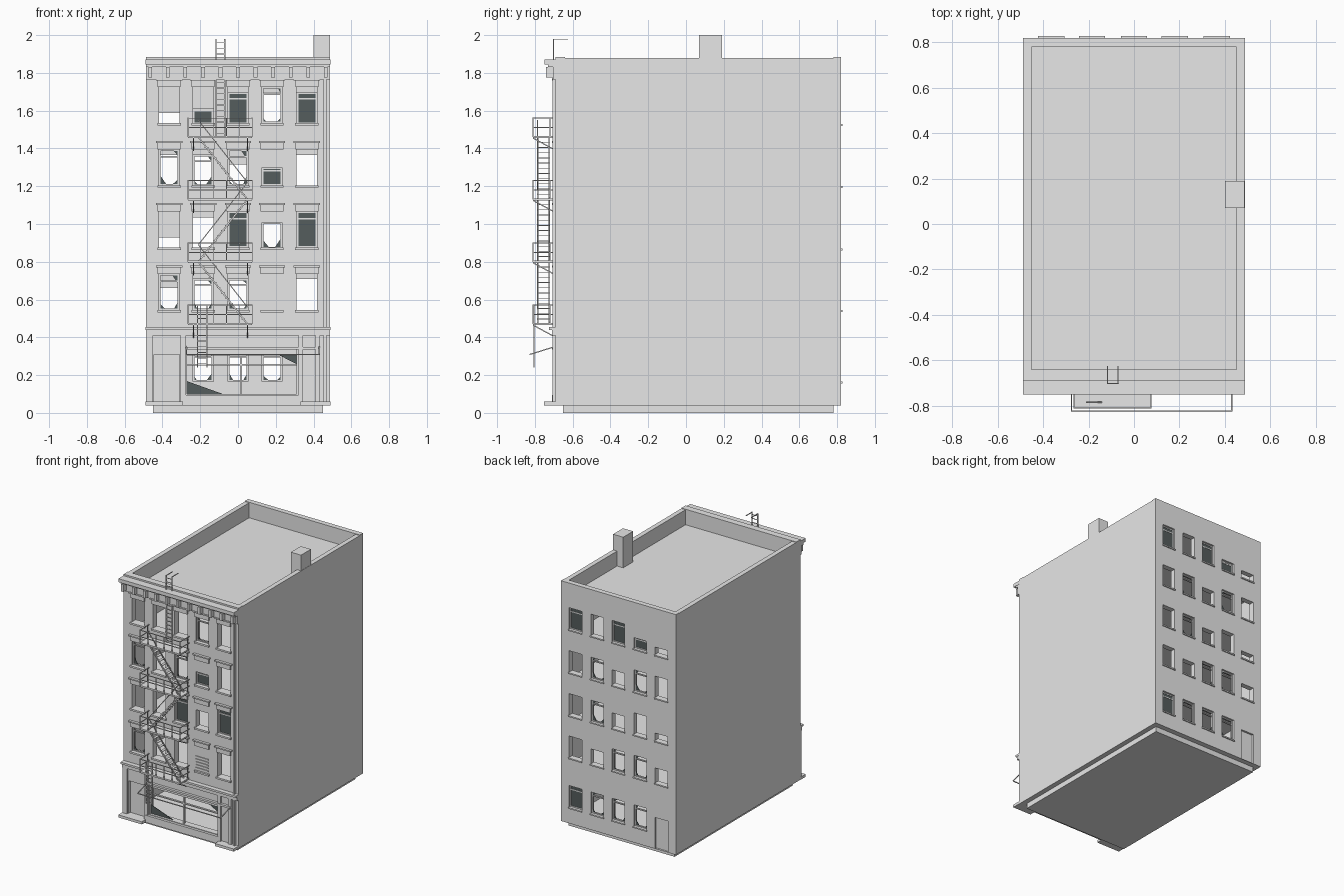
import bpy, bmesh, random
from mathutils import Vector, Matrix

random.seed(4)
cube = bpy.data.objects.get("Cube")
if cube:
    bpy.data.objects.remove(cube)


def material(name, rgb):
    m = bpy.data.materials.new(name)
    m.use_nodes = True
    m.diffuse_color = (*rgb, 1)
    m.node_tree.nodes["Principled BSDF"].inputs["Base Color"].default_value = (*rgb, 1)
    return m


GREY = material("pale_grey", (0.8, 0.8, 0.8))
GLASS = material("dark_glass", (0.09, 0.11, 0.11))


class Part:
    """Collects simple solids into one named object."""

    def __init__(self, name, mat=GREY):
        self.name, self.mat, self.bm = name, mat, bmesh.new()

    def box(self, x0, x1, y0, y1, z0, z1):
        mid = Vector((x0 + x1, y0 + y1, z0 + z1)) / 2
        size = Matrix.Diagonal((x1 - x0, y1 - y0, z1 - z0, 1))
        bmesh.ops.create_cube(self.bm, size=1, matrix=Matrix.Translation(mid) @ size)

    def bar(self, a, b, t=0.006):
        a, b = Vector(a), Vector(b)
        turn = (b - a).to_track_quat('Z', 'Y').to_matrix().to_4x4()
        size = Matrix.Diagonal((t, t, (b - a).length, 1))
        bmesh.ops.create_cube(self.bm, size=1, matrix=Matrix.Translation((a + b) / 2) @ turn @ size)

    def plate(self, pts, y, depth=0.004):
        face = self.bm.faces.new([self.bm.verts.new((x, y, z)) for x, z in pts])
        self.thicken([face], depth)

    def thicken(self, faces, depth):
        out = bmesh.ops.extrude_face_region(self.bm, geom=faces, use_keep_orig=True)["geom"]
        verts = [v for v in out if isinstance(v, bmesh.types.BMVert)]
        bmesh.ops.translate(self.bm, verts=verts, vec=(0, depth, 0))

    def pierced_wall(self, x0, x1, z0, z1, y, depth, holes):
        xs = sorted({x0, x1, *[v for h in holes for v in h[:2]]})
        zs = sorted({z0, z1, *[v for h in holes for v in h[2:]]})
        grid = {(x, z): self.bm.verts.new((x, y, z)) for x in xs for z in zs}
        faces = []
        for xa, xb in zip(xs, xs[1:]):
            for za, zb in zip(zs, zs[1:]):
                cx, cz = (xa + xb) / 2, (za + zb) / 2
                if not any(h[0] < cx < h[1] and h[2] < cz < h[3] for h in holes):
                    ring = [(xa, za), (xb, za), (xb, zb), (xa, zb)]
                    faces.append(self.bm.faces.new([grid[p] for p in ring]))
        self.thicken(faces, depth)
        loose = [v for v in self.bm.verts if not v.link_faces]
        bmesh.ops.delete(self.bm, geom=loose, context='VERTS')

    def done(self):
        bmesh.ops.recalc_face_normals(self.bm, faces=self.bm.faces)
        mesh = bpy.data.meshes.new(self.name)
        self.bm.to_mesh(mesh)
        self.bm.free()
        mesh.materials.append(self.mat)
        bpy.context.collection.objects.link(bpy.data.objects.new(self.name, mesh))


W, FRONT, BACK, TOP, BASE = 0.488, -0.69, 0.82, 1.88, 0.04
COLS = [-0.365, -0.185, 0, 0.18, 0.365]
HALF = 0.054
frames, glass = Part("window_frames"), Part("window_glass", GLASS)
sills, lintels = Part("window_sills"), Part("window_lintels")


def fit_window(kind, x, z, h, y, holes):
    """o open, d glazed, s shattered, h half, q quarter, k small glazed, b blocked."""
    if kind == 'b':
        for i in range(5):
            zz = z + 0.015 + i * 0.022
            frames.box(x - HALF, x + HALF, FRONT - 0.006, FRONT, zz, zz + 0.008)
        return
    h *= {'h': 0.7, 'q': 0.35, 'k': 0.5}.get(kind, 1)
    a, b, top = x - HALF, x + HALF, z + h
    holes.append((a, b, z, top))
    if kind in 'dsk':
        t = 0.008
        for xa, xb, za, zb in [(a, a + t, z, top), (b - t, b, z, top), (a, b, z, z + t),
                               (a, b, top - t, top), (a, b, z + h * 0.78, z + h * 0.78 + t)]:
            frames.box(xa, xb, y - 0.006, y + 0.006, za, zb)
    if kind in 'dk':
        glass.plate([(a, z), (b, z), (b, top), (a, top)], y)
    if kind == 's':
        for cx, cz, sx, sz in [(a, z, 1, 1), (b, z, -1, 1), (b, top, -1, -1)]:
            w, k = random.uniform(0.025, 0.045), random.uniform(0.03, 0.07)
            glass.plate([(cx, cz), (cx + sx * w, cz), (cx, cz + sz * k)], y)


# Front wall with its windows, sills and lintels
front_holes = [(-0.27, 0.31, 0.1, 0.35), (-0.445, -0.31, 0.06, 0.31)]
for z, kinds in zip([1.535, 1.205, 0.875, 0.545], ["oooso", "sosko", "oodhd", "soobo"]):
    for x, kind in zip(COLS, kinds):
        fit_window(kind, x, z, 0.19, FRONT + 0.02, front_holes)
        sills.box(x - 0.062, x + 0.062, FRONT - 0.015, FRONT, z - 0.013, z)
        lintels.box(x - 0.06, x + 0.06, FRONT - 0.012, FRONT, z + 0.19, z + 0.225)
        lintels.box(x - 0.07, x + 0.07, FRONT - 0.02, FRONT, z + 0.225, z + 0.235)
wall = Part("front_wall")
wall.pierced_wall(-W, W, BASE, TOP, FRONT, 0.05, front_holes)
wall.done()

# Back wall, listed from the model's left to its right
back_holes = [(-0.42, -0.31, 0.041, 0.28)]
rows = zip([1.53, 1.2, 0.87, 0.545, 0.165], ["dodkq", "oshso", "oshoq", "ohssh", "dsss"])
for z, kinds in rows:
    for x, kind in zip(reversed(COLS), kinds):
        fit_window(kind, x, z, 0.165, BACK - 0.02, back_holes)
        sills.box(x - 0.058, x + 0.058, BACK, BACK + 0.008, z - 0.01, z)
wall = Part("back_wall")
wall.pierced_wall(-W, W, BASE, TOP + 0.004, BACK - 0.04, 0.04, back_holes)
wall.done()

# Side walls, storey floors, roof, plinth and chimney
sides = Part("side_walls")
for s in (-1, 1):
    sides.box(*sorted((s * W, s * 0.452)), FRONT, BACK, BASE, TOP)
sides.done()
floors = Part("floors")
for z in (0.05, 0.46, 0.79, 1.12, 1.45):
    floors.box(-0.46, 0.46, -0.645, 0.785, z - 0.01, z + 0.01)
floors.done()
roof = Part("roof")
roof.box(-0.46, 0.46, -0.645, 0.785, 1.74, 1.765)
roof.done()
plinth = Part("plinth")
plinth.box(-0.45, 0.45, -0.65, 0.78, 0, BASE)
plinth.done()
chimney = Part("chimney")
chimney.box(0.4, 0.486, 0.07, 0.19, 1.75, 2)
chimney.done()

# Crowning cornice on brackets
cornice = Part("cornice")
cornice.box(-0.49, 0.49, -0.75, FRONT, 1.845, 1.872)
cornice.box(-0.488, 0.488, -0.73, FRONT, 1.83, 1.845)
cornice.box(-0.488, 0.488, -0.705, FRONT, 1.765, 1.83)
cornice.box(-0.488, 0.488, -0.69, -0.64, 1.872, 1.884)
for i in range(11):
    x = -0.465 + i * 0.093
    cornice.box(x - 0.01, x + 0.01, -0.74, FRONT, 1.775, 1.83)
cornice.done()

# Shopfront: band course, pilasters, doors and large window
shop = Part("shopfront")
shop.box(-0.49, 0.49, -0.725, FRONT, 0.44, 0.455)
shop.box(-0.488, 0.488, -0.71, FRONT, 0.41, 0.44)
for a, b in [(-0.488, -0.45), (-0.305, -0.275), (0.32, 0.345), (0.41, 0.435)]:
    shop.box(a, b, -0.705, FRONT, BASE, 0.41)
for a, b in [(-0.49, -0.29), (0.33, 0.49)]:
    shop.box(a, b, -0.752, FRONT, BASE, 0.06)
shop.box(-0.29, 0.33, -0.71, FRONT, BASE, 0.095)
shop.box(-0.27, 0.43, -0.71, FRONT, 0.335, 0.35)
shop.box(0.01, 0.02, -0.68, -0.665, 0.1, 0.35)
shop.box(-0.27, 0.31, -0.68, -0.665, 0.25, 0.258)
shop.box(-0.27, 0.31, -0.68, -0.665, 0.305, 0.35)
shop.done()
doors = Part("doors")
doors.box(-0.445, -0.31, -0.67, -0.655, 0.05, 0.31)
doors.box(-0.42, -0.31, 0.79, 0.805, BASE, 0.28)
doors.done()
glass.plate([(-0.27, 0.1), (-0.08, 0.1), (-0.27, 0.168)], -0.672)
glass.plate([(0.22, 0.305), (0.31, 0.305), (0.31, 0.258)], -0.672)
for part in (frames, glass, sills, lintels):
    part.done()

# Bare awning frame and drainpipe
awning = Part("awning_frame")
awning.bar((-0.275, -0.825, 0.31), (0.43, -0.825, 0.31))
for x in (-0.275, 0.43):
    awning.bar((x, -0.825, 0.31), (x, FRONT, 0.352))
awning.done()
pipe = Part("drainpipe")
pipe.box(0.452, 0.468, -0.708, FRONT, BASE, 1.83)
pipe.done()

# Fire escape landings with railings and braces
landing = Part("fire_escape_landings")
X0, X1, Y0, Y1 = -0.265, 0.075, -0.81, -0.7
LEVELS = [1.46, 1.13, 0.8, 0.47]
for z in LEVELS:
    landing.box(X0, X1, Y0, Y1, z - 0.006, z + 0.006)
    for h in (0.05, 0.1):
        landing.bar((X0, Y0, z + h), (X1, Y0, z + h), 0.005)
        for x in (X0, X1):
            landing.bar((x, Y0, z + h), (x, Y1, z + h), 0.005)
    for i in range(6):
        x = X0 + i * (X1 - X0) / 5
        landing.bar((x, Y0, z), (x, Y0, z + 0.1), 0.004)
    for x in (X0, X1):
        landing.bar((x, Y1 - 0.02, z), (x, Y1 - 0.02, z + 0.1), 0.004)
    for x in (-0.235, 0.05):
        landing.bar((x, Y0, z - 0.005), (x, FRONT, z - 0.07))
landing.done()

# Zigzag stairs
stairs = Part("fire_escape_stairs")
for i, (z, low) in enumerate(zip(LEVELS, LEVELS[1:])):
    xa, xb = (-0.21, 0.05) if i % 2 == 0 else (0.05, -0.21)
    for y in (-0.785, -0.725):
        stairs.bar((xa, y, z), (xb, y, low), 0.008)
    stairs.bar((xa, -0.785, z + 0.09), (xb, -0.785, low + 0.09), 0.005)
    for k in range(1, 12):
        x, zz = xa + (xb - xa) * k / 12, z + (low - z) * k / 12
        stairs.box(x - 0.01, x + 0.01, -0.785, -0.725, zz - 0.002, zz + 0.002)
stairs.done()

# Drop ladder and roof ladder with hooked rails
ladders = Part("ladders")
for a, b, y, z0, z1 in [(-0.215, -0.165, -0.805, 0.24, 0.57), (-0.117, -0.07, -0.702, 1.46, 1.98)]:
    for x in (a, b):
        ladders.bar((x, y, z0), (x, y, z1))
    for k in range(int((z1 - z0) / 0.03)):
        ladders.bar((a, y, z0 + 0.02 + k * 0.03), (b, y, z0 + 0.02 + k * 0.03), 0.004)
for x in (-0.117, -0.07):
    ladders.bar((x, -0.702, 1.978), (x, -0.625, 1.978), 0.005)
ladders.done()
